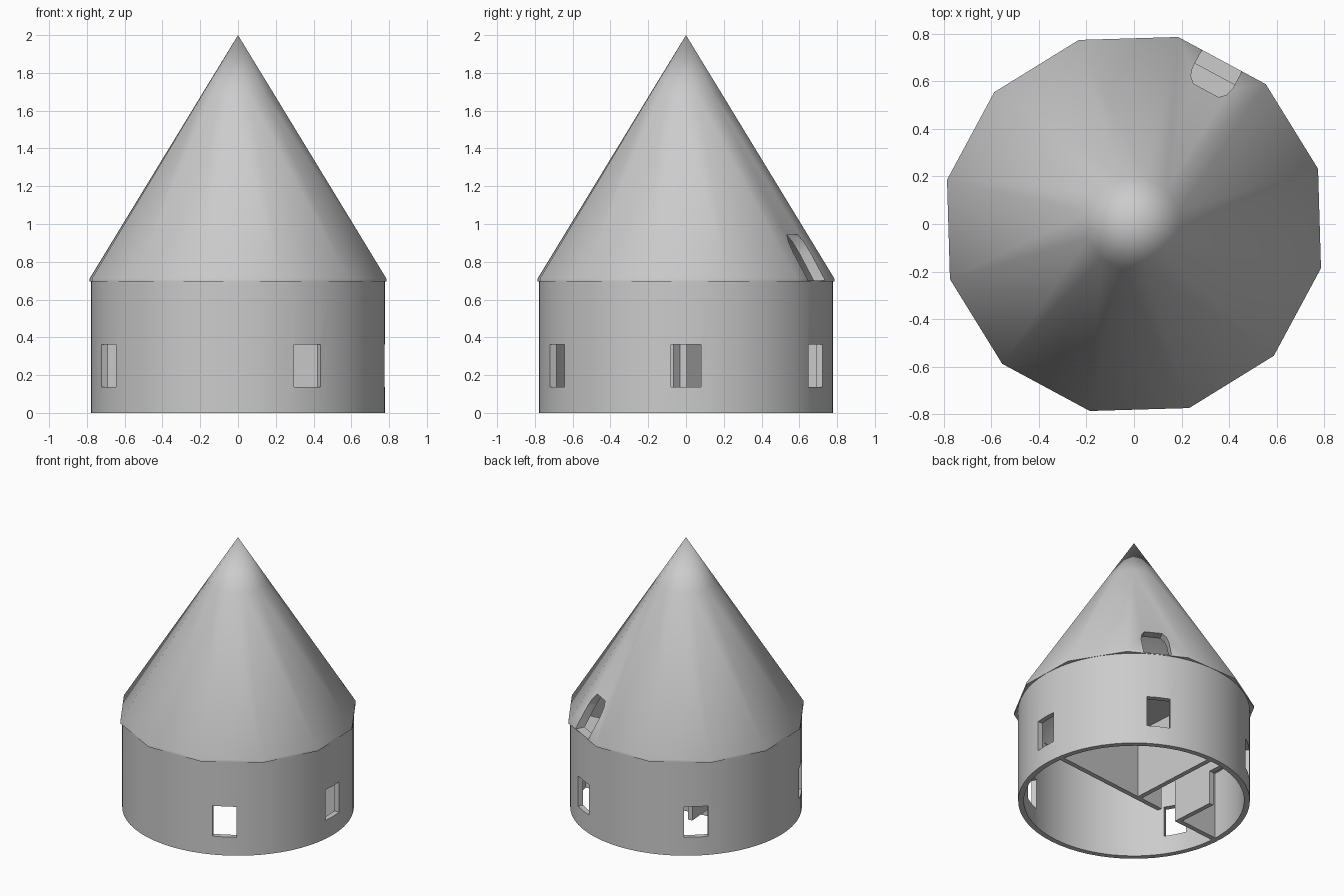
import bpy, bmesh, math
from mathutils import Matrix, Vector

if "Cube" in bpy.data.objects:
    bpy.data.objects.remove(bpy.data.objects["Cube"])

gray = bpy.data.materials.new("light_gray")
gray.diffuse_color = (0.6, 0.6, 0.6, 1)
gray.use_nodes = True
gray.node_tree.nodes["Principled BSDF"].inputs["Base Color"].default_value = gray.diffuse_color


def make(name, bm, helper=False):
    bmesh.ops.recalc_face_normals(bm, faces=bm.faces)
    me = bpy.data.meshes.new(name)
    bm.to_mesh(me)
    bm.free()
    ob = bpy.data.objects.new(name, me)
    bpy.context.collection.objects.link(ob)
    me.materials.append(gray)
    ob.hide_render = helper
    ob.hide_viewport = helper
    return ob


def lathe(name, profile, sides, turn=0.0, closed=True):
    """Revolve (radius, z) points; radius 0 becomes a single pole."""
    bm = bmesh.new()
    rings = []
    for r, z in profile:
        if r == 0:
            rings.append([bm.verts.new((0, 0, z))] * sides)
        else:
            angles = [turn + math.tau * i / sides for i in range(sides)]
            rings.append([bm.verts.new((r * math.cos(a), r * math.sin(a), z)) for a in angles])
    pairs = list(zip(rings, rings[1:]))
    if closed:
        pairs.append((rings[-1], rings[0]))
    for a, b in pairs:
        for i in range(sides):
            j = (i + 1) % sides
            bm.faces.new(list(dict.fromkeys((a[i], a[j], b[j], b[i]))))
    return make(name, bm)


def prism(name, outline, matrix, helper=False):
    """Extrude a closed 2D outline from local z 0 to 1, then place it."""
    bm = bmesh.new()
    a = [bm.verts.new((u, v, 0)) for u, v in outline]
    b = [bm.verts.new((u, v, 1)) for u, v in outline]
    bm.faces.new(a)
    bm.faces.new(b)
    n = len(a)
    for i in range(n):
        j = (i + 1) % n
        bm.faces.new((a[i], a[j], b[j], b[i]))
    bm.transform(matrix)
    return make(name, bm, helper)


def radial_cutter(name, outline, r0, r1, angle):
    """Cutter running outward from radius r0 to r1 at an azimuth."""
    upright = Matrix(((0, 0, r1 - r0, r0), (1, 0, 0, 0), (0, 1, 0, 0), (0, 0, 0, 1)))
    return prism(name, outline, Matrix.Rotation(math.radians(angle), 4, 'Z') @ upright, True)


def cut(ob, cutter):
    m = ob.modifiers.new("opening", 'BOOLEAN')
    m.operation = 'DIFFERENCE'
    m.solver = 'EXACT'
    m.object = cutter


def bake_smooth(ob, degrees):
    """Apply the openings, then smooth with sharp edges kept."""
    deps = bpy.context.evaluated_depsgraph_get()
    me = bpy.data.meshes.new_from_object(ob.evaluated_get(deps))
    ob.modifiers.clear()
    ob.data = me
    bpy.ops.object.select_all(action='DESELECT')
    ob.select_set(True)
    bpy.context.view_layer.objects.active = ob
    bpy.ops.object.shade_smooth_by_angle(angle=math.radians(degrees))


# Round outer wall with five windows
wall = lathe("round_wall", [(0.779, 0), (0.779, 0.70), (0.741, 0.70), (0.741, 0)], 64)
window = [(-0.08, 0.137), (0.08, 0.137), (0.08, 0.363), (-0.08, 0.363)]
for angle in (0, 62.3, 130, 208, -61.7):
    cut(wall, radial_cutter("window_cutter", window, 0.6, 0.9, angle))

# Twelve-sided conical roof shell with an arched opening at the eave
roof = lathe("cone_roof", [(0, 2.0), (0.2, 1.681), (0.808, 0.71), (0.808, 0.695),
                           (0.745, 0.695), (0, 1.9)],
             12, math.radians(16.7), closed=False)
arch = [(-0.095, 0.702), (0.095, 0.702), (0.095, 0.85), (0.085, 0.905), (0.06, 0.945),
        (-0.06, 0.945), (-0.085, 0.905), (-0.095, 0.85)]
cut(roof, radial_cutter("arch_cutter", arch, 0.4, 0.95, 61.7))

bpy.context.view_layer.update()
bake_smooth(wall, 30)
bake_smooth(roof, 35)

# Half-round upper floor over the back rooms
HEIGHT = 0.5
arc = [math.radians(9 + (184 - 9) * i / 32) for i in range(33)]
prism("upper_floor", [(0.75 * math.cos(a), 0.75 * math.sin(a)) for a in arc],
      Matrix.Translation((0, 0, HEIGHT)) @ Matrix.Diagonal((1, 1, 0.03, 1)))


# Interior partitions carrying the upper floor
def partition(name, p, q, z0=0.0, thick=0.035):
    p, q = Vector(p), Vector(q)
    d = q - p
    c = (p + q) / 2
    bm = bmesh.new()
    bmesh.ops.create_cube(bm, size=1)
    bm.transform(Matrix.Translation((c.x, c.y, (z0 + HEIGHT) / 2))
                 @ Matrix.Rotation(math.atan2(d.y, d.x), 4, 'Z')
                 @ Matrix.Diagonal((d.length, thick, HEIGHT - z0, 1)))
    make(name, bm)


partition("long_partition", (0.735, 0.12), (-0.21, 0.02))
partition("short_partition", (-0.39, -0.015), (-0.745, -0.05))
partition("middle_cross_wall", (0.0, 0.05), (-0.04, 0.745))
partition("left_cross_wall", (-0.405, -0.01), (-0.428, 0.3))
partition("left_cross_lintel", (-0.428, 0.3), (-0.45, 0.595), 0.25)
